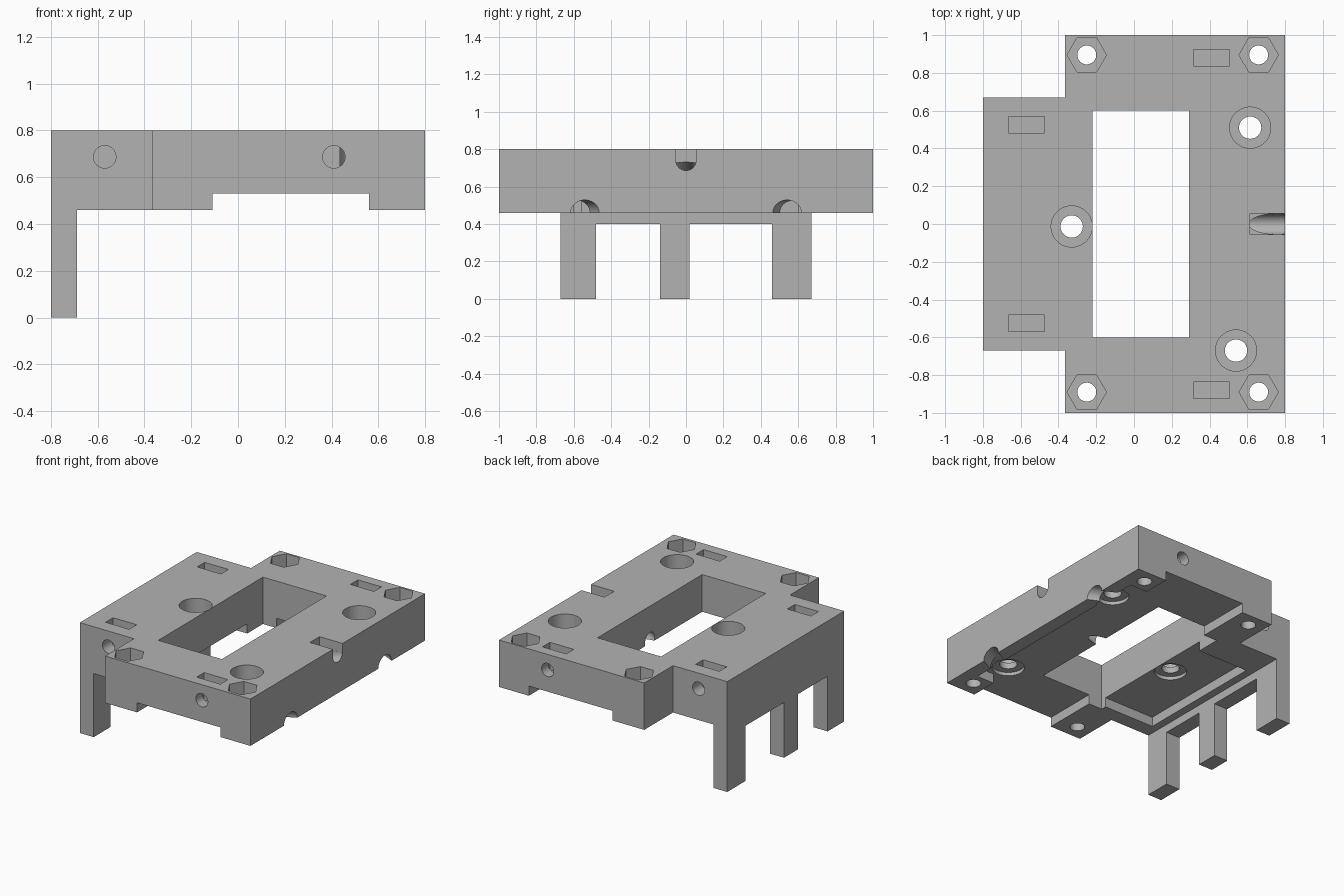
import bpy, bmesh, math
from mathutils import Vector

if "Cube" in bpy.data.objects:
    bpy.data.objects.remove(bpy.data.objects["Cube"], do_unlink=True)

grey = bpy.data.materials.new("mid_grey")
grey.use_nodes = True
COLOUR = (0.45, 0.45, 0.45, 1)
grey.diffuse_color = COLOUR
grey.node_tree.nodes["Principled BSDF"].inputs["Base Color"].default_value = COLOUR

TOP, BOTTOM, RECESS = 0.80, 0.46, 0.53


def prism(name, outline, offset):
    """Extrude a closed outline of 3D points along an offset."""
    bm = bmesh.new()
    face = bm.faces.new([bm.verts.new(p) for p in outline])
    grown = bmesh.ops.extrude_face_region(bm, geom=[face])
    moved = [g for g in grown["geom"] if isinstance(g, bmesh.types.BMVert)]
    bmesh.ops.translate(bm, verts=moved, vec=offset)
    bmesh.ops.recalc_face_normals(bm, faces=bm.faces)
    mesh = bpy.data.meshes.new(name)
    bm.to_mesh(mesh)
    bm.free()
    mesh.materials.append(grey)
    obj = bpy.data.objects.new(name, mesh)
    bpy.context.collection.objects.link(obj)
    return obj


def slab(name, outline, z0, z1):
    return prism(name, [(x, y, z0) for x, y in outline], (0, 0, z1 - z0))


def box(name, x0, x1, y0, y1, z0, z1):
    return slab(name, [(x0, y0), (x1, y0), (x1, y1), (x0, y1)], z0, z1)


def rod(name, start, end, radius, sides=40):
    """Cylinder or hexagonal bar between two points."""
    start, axis = Vector(start), Vector(end) - Vector(start)
    u = axis.cross((0, 1, 0))
    u = (u if u.length > 1e-6 else Vector((1, 0, 0))).normalized()
    v = axis.normalized().cross(u)
    angles = [2 * math.pi * i / sides for i in range(sides)]
    ring = [start + radius * (u * math.cos(a) + v * math.sin(a)) for a in angles]
    return prism(name, ring, axis)


# Main stepped block
frame = slab("mounting_frame", [
    (-0.365, -1), (0.8, -1), (0.8, 1), (-0.365, 1), (-0.365, 0.67),
    (-0.8, 0.67), (-0.8, -0.67), (-0.365, -0.67)], BOTTOM, TOP)


def combine(other, operation="DIFFERENCE"):
    """Apply a boolean to the frame and drop the helper."""
    other.hide_render = True
    mod = frame.modifiers.new("cut", "BOOLEAN")
    mod.operation, mod.solver, mod.object = operation, "EXACT", other
    bpy.context.view_layer.update()
    graph = bpy.context.evaluated_depsgraph_get()
    mesh = bpy.data.meshes.new_from_object(frame.evaluated_get(graph))
    frame.modifiers.clear()
    frame.data = mesh
    bpy.data.objects.remove(other, do_unlink=True)


# Three legs hanging from a narrow strip
comb = [(-0.67, 0.6), (-0.67, 0)]
for leg_end, next_leg in ((-0.48, -0.14), (0.02, 0.46)):
    comb += [(leg_end, 0), (leg_end, 0.4), (next_leg, 0.4), (next_leg, 0)]
comb += [(0.67, 0), (0.67, 0.6)]
combine(prism("legs", [(-0.8, y, z) for y, z in comb], (0.112, 0, 0)), "UNION")

# Central window and the underside recess that leaves corner pads
combine(box("window", -0.22, 0.29, -0.6, 0.6, 0.3, 1))
combine(slab("recess", [
    (-0.11, -1.1), (0.56, -1.1), (0.56, -0.8), (0.7, -0.8), (0.7, 0.8),
    (0.56, 0.8), (0.56, 1.1), (-0.11, 1.1), (-0.11, 0.42), (-0.63, 0.42),
    (-0.63, -0.56), (-0.11, -0.56)], 0.43, RECESS))

# Hexagonal nut pockets with bolt holes
for x in (-0.25, 0.66):
    for y in (-0.89, 0.895):
        combine(rod("nut_pocket", (x, y, 0.65), (x, y, 0.9), 0.104, 6))
        combine(rod("bolt_hole", (x, y, 0.3), (x, y, 0.9), 0.05))

# Counterbored screw holes with a shallow seat underneath
for x, y in ((0.615, 0.51), (0.54, -0.67), (-0.33, -0.013)):
    combine(rod("counterbore", (x, y, 0.6), (x, y, 0.9), 0.109))
    combine(rod("seat", (x, y, 0.45), (x, y, 0.555), 0.109))
    combine(rod("screw_hole", (x, y, 0.3), (x, y, 0.9), 0.059))

# Nut slots in the top, reached by round holes in the side faces
for x, slot_y, face_y in ((0.41, 0.88, 1), (-0.57, 0.525, 0.67)):
    for side in (-1, 1):
        y = side * slot_y
        combine(box("nut_slot", x - 0.095, x + 0.095, y - 0.043, y + 0.043, 0.6, 0.9))
        combine(rod("side_hole", (x, side * (face_y + 0.1), 0.687),
                    (x, side * (face_y - 0.3), 0.687), 0.048))

# Cable groove sloping down from the end face into the window
combine(box("groove", 0.615, 0.9, -0.055, 0.055, 0.73, 0.9))
combine(rod("cable_tunnel", (0.9, 0, 0.783), (0.2, 0, 0.515), 0.055))

# Angled half-round channels through the end wall
for side in (-1, 1):
    combine(rod("channel", (0.9, side * 0.49, BOTTOM),
                (0.6, side * 0.64, BOTTOM), 0.068))

# Smooth bores, sharp edges
bpy.ops.object.select_all(action="DESELECT")
frame.select_set(True)
bpy.context.view_layer.objects.active = frame
bpy.ops.object.shade_smooth_by_angle(angle=math.radians(30))
